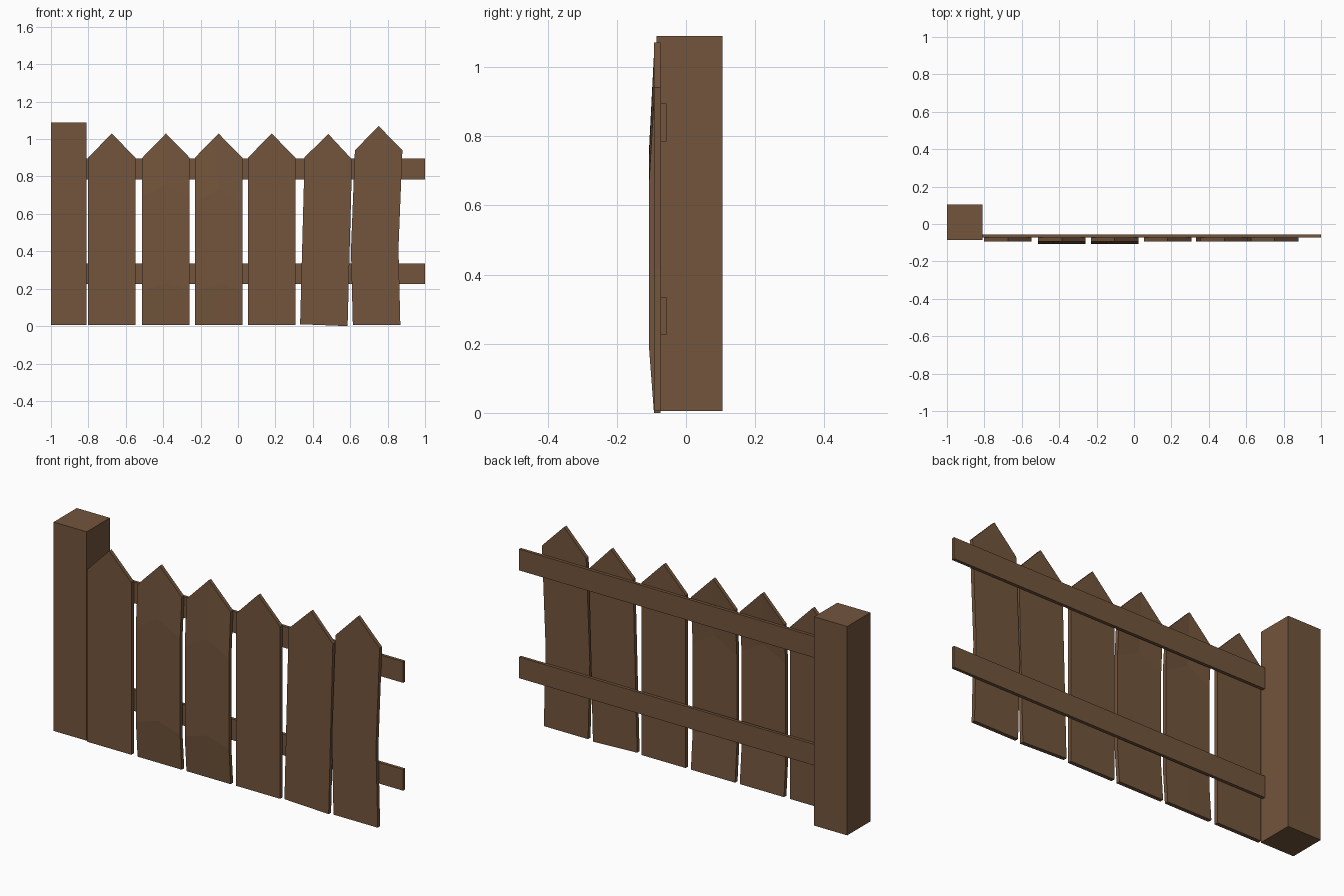
import bpy

if "Cube" in bpy.data.objects:
    bpy.data.objects.remove(bpy.data.objects["Cube"])

wood = bpy.data.materials.new("brown_wood")
wood.diffuse_color = (0.17, 0.09, 0.045, 1)
wood.use_nodes = True
wood.node_tree.nodes["Principled BSDF"].inputs["Base Color"].default_value = wood.diffuse_color


def add_mesh(name, verts, faces):
    mesh = bpy.data.meshes.new(name)
    mesh.from_pydata(verts, [], faces)
    mesh.materials.append(wood)
    obj = bpy.data.objects.new(name, mesh)
    bpy.context.collection.objects.link(obj)
    return obj


def box(name, x0, x1, y0, y1, z0, z1):
    verts = [(x, y, z) for z in (z0, z1)
             for x, y in ((x0, y0), (x1, y0), (x1, y1), (x0, y1))]
    faces = [(3, 2, 1, 0), (4, 5, 6, 7)]
    faces += [(i, (i + 1) % 4, (i + 1) % 4 + 4, i + 4) for i in range(4)]
    return add_mesh(name, verts, faces)


def picket(name, sections, thick=0.02, width=0.254):
    """Each section: centre x, side height, rise of the middle, front y, tilt."""
    verts, faces = [], []
    h = width / 2
    for x, z, rise, y, tilt in sections:
        row = [(x - h, z + tilt), (x, z + rise), (x + h, z - tilt)]
        verts += [(px, y, pz) for px, pz in row]
        verts += [(px, y + thick, pz) for px, pz in reversed(row)]
    for s in range(len(sections) - 1):
        a = 6 * s
        for i in range(6):
            j = (i + 1) % 6
            faces.append((a + i, a + j, a + j + 6, a + i + 6))
    t = 6 * (len(sections) - 1)
    faces += [(5, 4, 1, 0), (4, 3, 2, 1),
              (t, t + 1, t + 4, t + 5), (t + 1, t + 2, t + 3, t + 4)]
    return add_mesh(name, verts, faces)


# Square end post
box("post", -1.0, -0.81, -0.085, 0.105, 0.005, 1.09)

# Two horizontal rails behind the pickets
box("lower_rail", -0.815, 1.0, -0.073, -0.057, 0.225, 0.335)
box("upper_rail", -0.815, 1.0, -0.073, -0.057, 0.785, 0.895)

F = -0.093   # front plane of the pickets
B = -0.107   # front of the bowed pickets

# Straight pickets
for n, x in ((1, -0.675), (4, 0.18)):
    picket(f"picket_{n}", [(x, 0.005, 0, F, 0), (x, 0.9, 0.13, F, 0)])

# Pickets bowed forward in the middle
for n, x, z in ((2, -0.385, 0.69), (3, -0.104, 0.66)):
    picket(f"picket_{n}", [(x, 0.005, 0, F, 0), (x, 0.19, 0.04, B, 0),
                           (x, z, 0.07, B, 0), (x, 0.9, 0.13, F, 0)])

# Leaning picket
picket("picket_5", [(0.459, 0.005, 0, F, 0.005), (0.483, 0.897, 0.13, F, 0.006)])

# Kinked, taller picket
picket("picket_6", [(0.741, 0.005, 0, F, 0), (0.731, 0.41, 0.065, F, -0.006),
                    (0.752, 0.94, 0.13, F, 0)])
